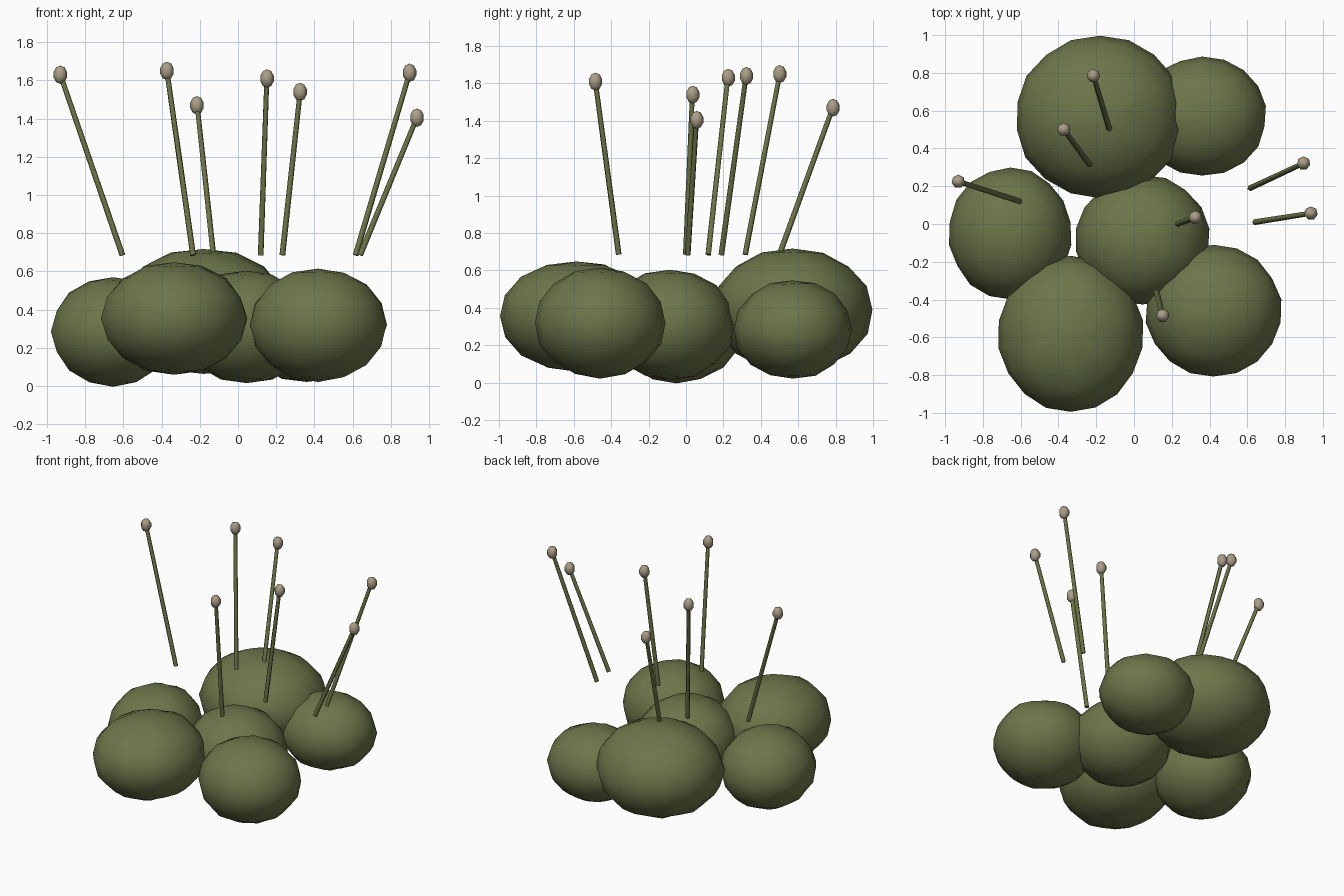
import bpy
import math
import random
from mathutils import Vector

random.seed(4)
if "Cube" in bpy.data.objects:
    bpy.data.objects.remove(bpy.data.objects["Cube"], do_unlink=True)


def flat_colour(name, rgb):
    mat = bpy.data.materials.new(name)
    mat.use_nodes = True
    colour = (*rgb, 1)
    mat.diffuse_color = colour
    bsdf = mat.node_tree.nodes["Principled BSDF"]
    bsdf.inputs["Base Color"].default_value = colour
    bsdf.inputs["Roughness"].default_value = 0.9
    return mat


moss_green = flat_colour("moss green", (0.15, 0.18, 0.068))
stalk_green = flat_colour("stalk green", (0.15, 0.175, 0.065))
capsule_tan = flat_colour("capsule tan", (0.40, 0.34, 0.24))


def finish(name, mat, smooth=True):
    obj = bpy.context.object
    obj.name = name
    obj.data.materials.append(mat)
    if smooth:
        bpy.ops.object.shade_smooth()
    return obj


# Moss cushions: squashed, slightly uneven spheres (centre, radii)
cushions = {
    "back": ((-0.18, 0.57, 0.39), (0.45, 0.43, 0.33)),
    "back_left": ((0.36, 0.57, 0.285), (0.34, 0.315, 0.265)),
    "right": ((-0.655, -0.05, 0.285), (0.325, 0.35, 0.285)),
    "middle": ((0.045, -0.085, 0.31), (0.355, 0.345, 0.295)),
    "front_right": ((-0.335, -0.585, 0.355), (0.385, 0.415, 0.295)),
    "front_left": ((0.42, -0.46, 0.32), (0.36, 0.35, 0.295)),
}
for place, (centre, radii) in cushions.items():
    bpy.ops.mesh.primitive_uv_sphere_add(segments=18, ring_count=8, location=centre)
    cushion = finish(place + "_moss_cushion", moss_green)
    for v in cushion.data.vertices:
        size = 1 + random.uniform(-0.015, 0.015)
        v.co = Vector(c * r for c, r in zip(v.co, radii)) * size

# Stalks with a seed capsule on each tip (base x, y, then tip)
STALK_BASE = 0.685
stalks = [
    ((-0.605, 0.12), (-0.93, 0.225, 1.63)),
    ((-0.235, 0.315), (-0.372, 0.50, 1.65)),
    ((-0.13, 0.50), (-0.215, 0.785, 1.47)),
    ((0.12, -0.36), (0.152, -0.485, 1.61)),
    ((0.232, 0.0), (0.325, 0.035, 1.54)),
    ((0.615, 0.19), (0.898, 0.322, 1.64)),
    ((0.64, 0.01), (0.937, 0.057, 1.405)),
]
for i, (foot, tip) in enumerate(stalks, 1):
    base, top = Vector((*foot, STALK_BASE)), Vector(tip)
    bpy.ops.mesh.primitive_cone_add(
        vertices=5, radius1=0.016, radius2=0.014, depth=(top - base).length,
        location=(base + top) / 2,
        rotation=(top - base).to_track_quat("Z", "Y").to_euler())
    finish(f"stalk_{i}", stalk_green)
    bpy.ops.object.shade_smooth_by_angle(angle=math.radians(80))

    bpy.ops.mesh.primitive_uv_sphere_add(segments=7, ring_count=5, location=top)
    capsule = finish(f"seed_capsule_{i}", capsule_tan)
    capsule.scale = (0.038, 0.038, 0.048)
